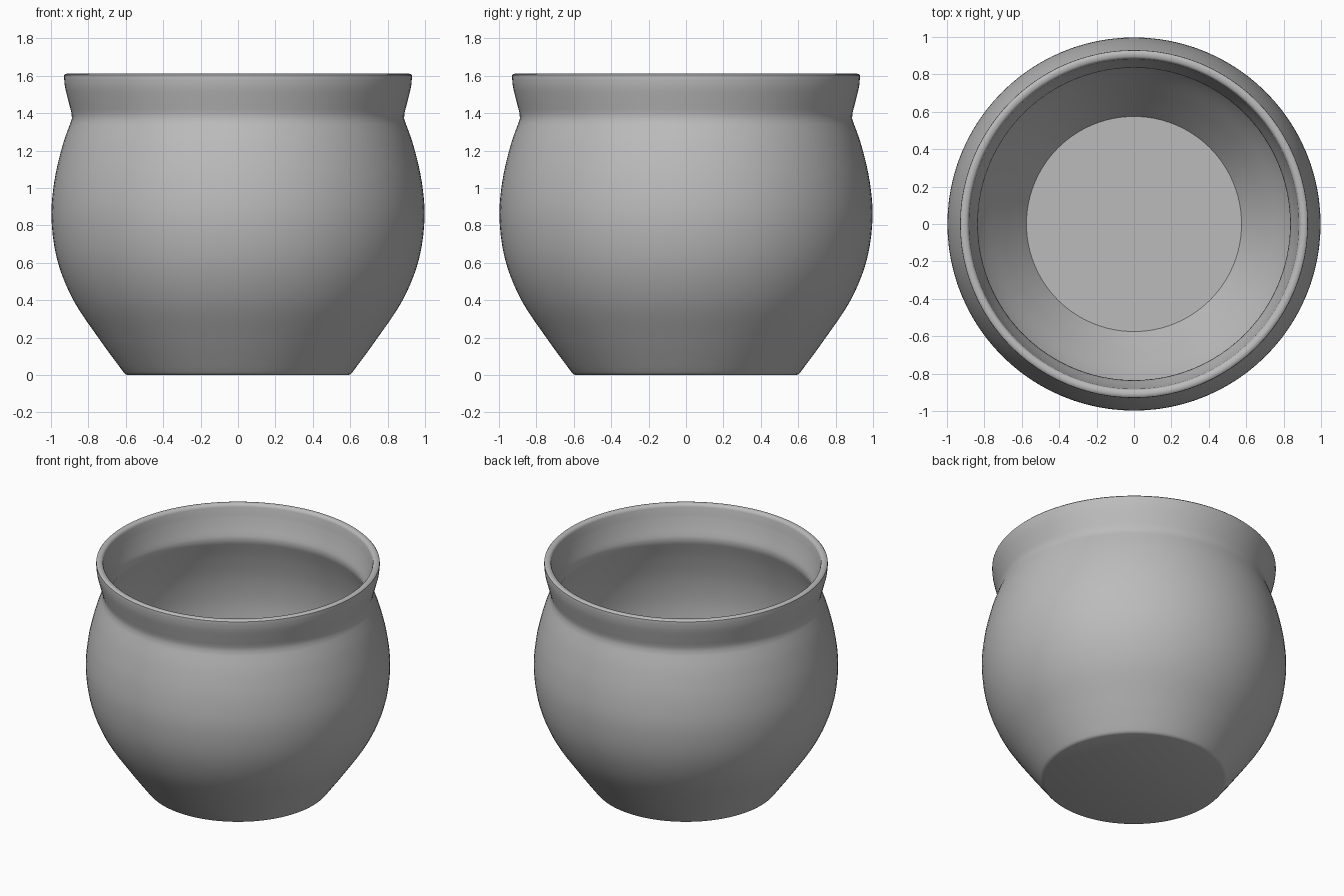
import bpy, bmesh, math
from mathutils import Matrix, Vector

SEGMENTS = 96

cube = bpy.data.objects.get("Cube")
if cube:
    bpy.data.objects.remove(cube, do_unlink=True)

clay = bpy.data.materials.new("grey clay")
clay.use_nodes = True
grey = (0.5, 0.5, 0.5, 1)
clay.diffuse_color = grey
clay.node_tree.nodes["Principled BSDF"].inputs["Base Color"].default_value = grey


def smooth_curve(points, steps=5):
    """Pass a smooth curve through (radius, height) points."""
    pts = [Vector(p) for p in points]
    pts = [2 * pts[0] - pts[1]] + pts + [2 * pts[-1] - pts[-2]]
    out = []
    for a, b, c, d in zip(pts, pts[1:], pts[2:], pts[3:]):
        for i in range(steps):
            t = i / steps
            out.append(0.5 * (2 * b + (c - a) * t + (2 * a - 5 * b + 4 * c - d) * t * t
                              + (3 * b - a - 3 * c + d) * t ** 3))
    return out + [pts[-2]]


# Outer wall, rounded lip and inner wall
foot = [Vector(p) for p in ((0, 0), (0.59, 0), (0.603, 0.005))]
belly = smooth_curve([(0.612, 0.015), (0.74, 0.19), (0.88, 0.4), (0.965, 0.61), (0.997, 0.83),
                      (0.983, 1.03), (0.94, 1.22), (0.888, 1.37)])
neck = smooth_curve([(0.89, 1.4), (0.908, 1.47), (0.925, 1.54), (0.93, 1.59)], 3)
lip = [Vector(p) for p in ((0.929, 1.603), (0.922, 1.61), (0.91, 1.612), (0.895, 1.61),
                           (0.886, 1.603), (0.882, 1.59))]
inner_neck = smooth_curve([(0.876, 1.54), (0.86, 1.47), (0.84, 1.4)], 3)
inner_belly = smooth_curve([(0.835, 1.37), (0.89, 1.21), (0.932, 1.03), (0.945, 0.83),
                            (0.915, 0.62), (0.835, 0.42), (0.7, 0.22), (0.575, 0.05)])
profile = foot + belly + neck + lip + inner_neck + inner_belly + [Vector((0, 0.05))]

# Spin the profile into the pot
bm = bmesh.new()
verts = [bm.verts.new((r, 0, z)) for r, z in profile]
edges = [bm.edges.new(pair) for pair in zip(verts, verts[1:])]
bmesh.ops.spin(bm, geom=verts + edges, axis=(0, 0, 1), cent=(0, 0, 0),
               angle=math.tau, steps=SEGMENTS, use_merge=True)
bmesh.ops.remove_doubles(bm, verts=bm.verts, dist=0.0005)
bmesh.ops.recalc_face_normals(bm, faces=bm.faces)
mesh = bpy.data.meshes.new("pot")
bm.to_mesh(mesh)
bm.free()
mesh.materials.append(clay)
pot = bpy.data.objects.new("pot", mesh)
bpy.context.collection.objects.link(pot)

bpy.ops.object.select_all(action="DESELECT")
pot.select_set(True)
bpy.context.view_layer.objects.active = pot
bpy.ops.object.shade_smooth_by_angle(angle=math.radians(40))
